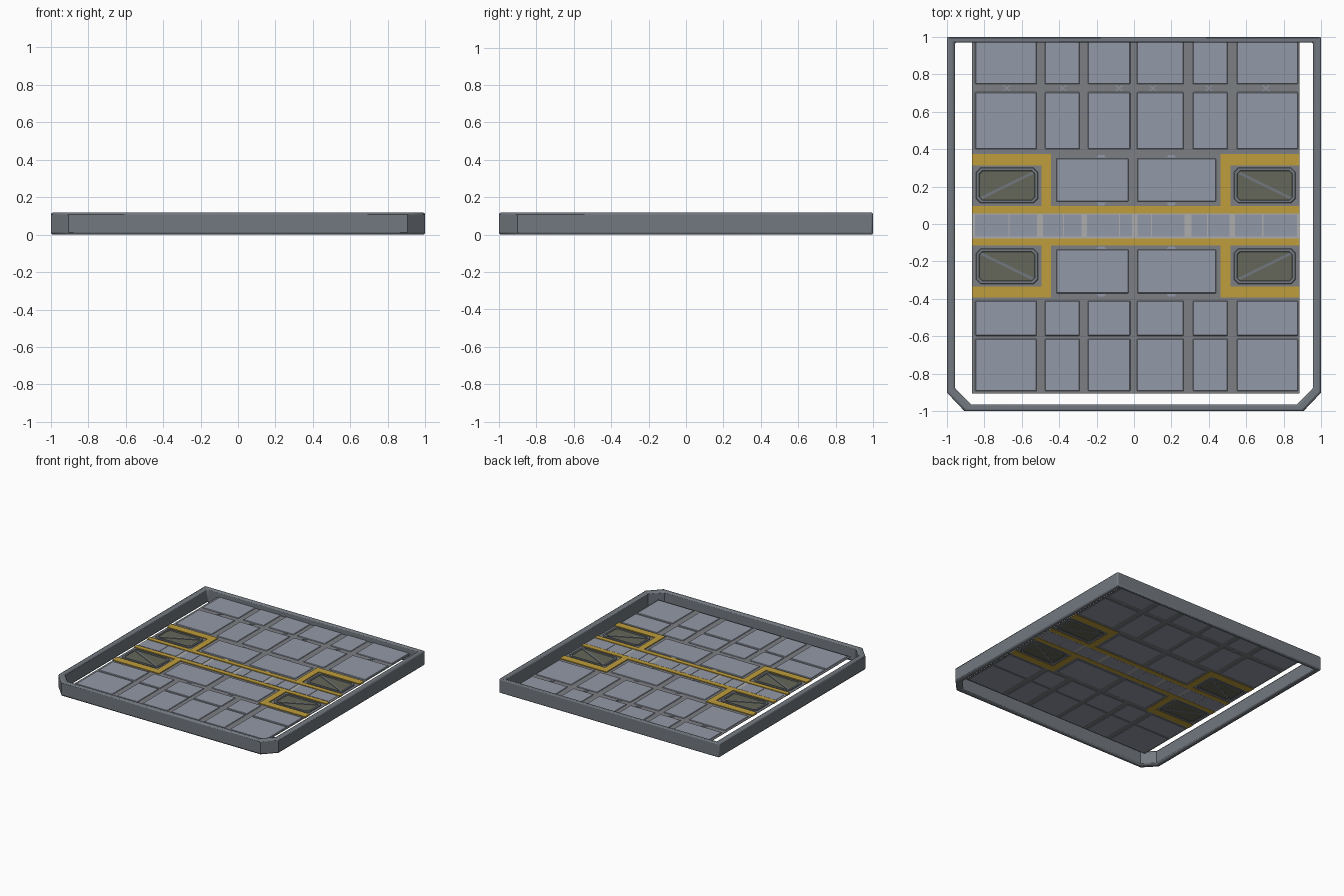
import bpy, bmesh, math

if "Cube" in bpy.data.objects:
    bpy.data.objects.remove(bpy.data.objects["Cube"])

CX, CY = 0.01, -0.01      # the deck is symmetric about this point


def material(name, rgb):
    m = bpy.data.materials.new(name)
    m.diffuse_color = (*rgb, 1)
    m.use_nodes = True
    m.node_tree.nodes["Principled BSDF"].inputs["Base Color"].default_value = m.diffuse_color
    return m


STEEL = material("dark_steel", (0.17, 0.19, 0.215))
BASE = material("base_grey", (0.2, 0.21, 0.225))
PLATE = material("blue_grey", (0.29, 0.32, 0.39))
YELLOW = material("safety_yellow", (0.52, 0.34, 0.045))
GLASS = material("olive_glass", (0.13, 0.135, 0.1))
LIGHT = material("light_grey", (0.42, 0.42, 0.42))


def finish(bm, name, mat, bevel=0, segments=1):
    bmesh.ops.recalc_face_normals(bm, faces=bm.faces)
    me = bpy.data.meshes.new(name)
    bm.to_mesh(me)
    bm.free()
    me.materials.append(mat)
    ob = bpy.data.objects.new(name, me)
    bpy.context.collection.objects.link(ob)
    if bevel:
        b = ob.modifiers.new("bevel", 'BEVEL')
        b.width, b.segments = bevel, segments
        b.limit_method, b.angle_limit = 'ANGLE', math.radians(50)
    return ob


def prism(bm, pts, z0, z1):
    low = [bm.verts.new((x, y, z0)) for x, y in pts]
    high = [bm.verts.new((x, y, z1)) for x, y in pts]
    bm.faces.new(low)
    bm.faces.new(high)
    for i in range(len(pts)):
        j = (i + 1) % len(pts)
        bm.faces.new((low[i], low[j], high[j], high[i]))


def ring(bm, outer, inner, z0, z1):
    loops = [[bm.verts.new((x, y, z)) for x, y in p]
             for p, z in ((outer, z0), (outer, z1), (inner, z1), (inner, z0))]
    for k in range(4):
        a, b = loops[k], loops[(k + 1) % 4]
        for i in range(len(a)):
            j = (i + 1) % len(a)
            bm.faces.new((a[i], a[j], b[j], b[i]))


def rect(x0, x1, y0, y1):
    return [(x0, y0), (x1, y0), (x1, y1), (x0, y1)]


def chamfered(cx, cy, hx, hy, c):
    return [(cx + sx * a, cy + sy * b) for sx, sy, a, b in (
        (-1, -1, hx - c, hy), (1, -1, hx - c, hy), (1, -1, hx, hy - c), (1, 1, hx, hy - c),
        (1, 1, hx - c, hy), (-1, 1, hx - c, hy), (-1, 1, hx, hy - c), (-1, -1, hx, hy - c))]


def bar(x0, y0, x1, y1, w):
    d = math.hypot(x1 - x0, y1 - y0)
    nx, ny = -(y1 - y0) / d * w / 2, (x1 - x0) / d * w / 2
    return [(x0 + nx, y0 + ny), (x1 + nx, y1 + ny), (x1 - nx, y1 - ny), (x0 - nx, y0 - ny)]


def plates(name, polys, z0, z1, mat, bevel=0):
    bm = bmesh.new()
    for p in polys:
        prism(bm, p, z0, z1)
    return finish(bm, name, mat, bevel)


# Outer rim with two clipped front corners
bm = bmesh.new()
ring(bm,
     [(-0.905, -1), (0.905, -1), (1, -0.9), (1, 1), (-1, 1), (-1, -0.9)],
     [(-0.87, -0.963), (0.87, -0.963), (0.957, -0.875), (0.957, 0.97), (-0.957, 0.97), (-0.957, -0.875)],
     0, 0.118)
rim = finish(bm, "outer_rim", STEEL, 0.011, 2)
bpy.context.view_layer.objects.active = rim
rim.select_set(True)
bpy.ops.object.shade_smooth_by_angle(angle=math.radians(40))

# Deck base sheet
plates("deck_base", [rect(-0.865, 0.885, -0.905, 0.972)], 0.066, 0.07, BASE)

# Deck plates: grid rows plus the wide plates between the windows
cols = [(-0.848, -0.52), (-0.475, -0.29), (-0.245, -0.02), (0.015, 0.265), (0.315, 0.5), (0.55, 0.875)]
rows = [(0.747, 0.972), (0.4, 0.704), (-0.597, -0.41), (-0.892, -0.613)]
grid = [rect(*c, *r) for r in rows for c in cols]
grid += [rect(*c, *r) for r in ((0.12, 0.35), (-0.37, -0.137)) for c in ((-0.415, -0.03), (0.018, 0.437))]
plates("deck_plates", grid, 0.063, 0.075, PLATE, 0.003)

# Central walkway with paired tiles
plates("walkway_bed", [rect(-0.865, 0.885, -0.078, 0.056)], 0.065, 0.0715, LIGHT)
tiles = []
for x0, xs, x1 in ((-0.85, -0.667, -0.517), (-0.485, -0.377, -0.281), (-0.25, -0.078, -0.01),
                   (0.02, 0.094, 0.27), (0.308, 0.393, 0.51), (0.54, 0.688, 0.87)):
    tiles += [rect(x0, xs - 0.003, -0.067, 0.05), rect(xs + 0.003, x1, -0.067, 0.05)]
plates("walkway_tiles", tiles, 0.064, 0.074, PLATE)

# Parts repeated in all four quadrants
yellow, sills, panes, braces = [], [], [], []
frames = bmesh.new()
for sy in (1, -1):
    def q(u0, u1, v0, v1, sx=1):
        xs = sorted((CX + sx * u0, CX + sx * u1))
        ys = sorted((CY + sy * v0, CY + sy * v1))
        return rect(*xs, *ys)
    yellow.append(q(-0.875, 0.875, 0.067, 0.105))
    for sx in (1, -1):
        yellow += [q(0.452, 0.505, 0.105, 0.383, sx), q(0.505, 0.875, 0.323, 0.383, sx)]
        wx, wy = CX + sx * 0.688, CY + sy * 0.216
        ring(frames, chamfered(wx, wy, 0.165, 0.095, 0.024),
             chamfered(wx, wy, 0.146, 0.077, 0.016), 0.062, 0.078)
        panes.append(chamfered(wx, wy, 0.15, 0.081, 0.016))
        braces.append(bar(wx - sx * 0.143, wy + sy * 0.07, wx + sx * 0.143, wy - sy * 0.07, 0.014))
plates("yellow_markings", yellow, 0.063, 0.077, YELLOW)
finish(frames, "window_frames", STEEL, 0.003)
plates("window_panes", panes, 0.064, 0.072, GLASS)
plates("window_braces", braces, 0.063, 0.076, STEEL)

# Small cross ties and clips in the seams
ties = []
for x in (-0.68, -0.38, -0.08, 0.1, 0.4, 0.705):
    for s in (1, -1):
        ties.append(bar(x - 0.018, 0.725 - s * 0.016, x + 0.018, 0.725 + s * 0.016, 0.005))
plates("cross_ties", ties, 0.065, 0.074, PLATE)
clips = []
for x in (-0.175, 0.2):
    for y, s in ((0.36, 1), (0.108, -1), (-0.127, 1), (-0.38, -1)):
        clips.append([(x - 0.025, y - s * 0.006), (x + 0.025, y - s * 0.006),
                      (x + 0.016, y + s * 0.008), (x - 0.016, y + s * 0.008)])
plates("seam_clips", clips, 0.065, 0.074, PLATE)
